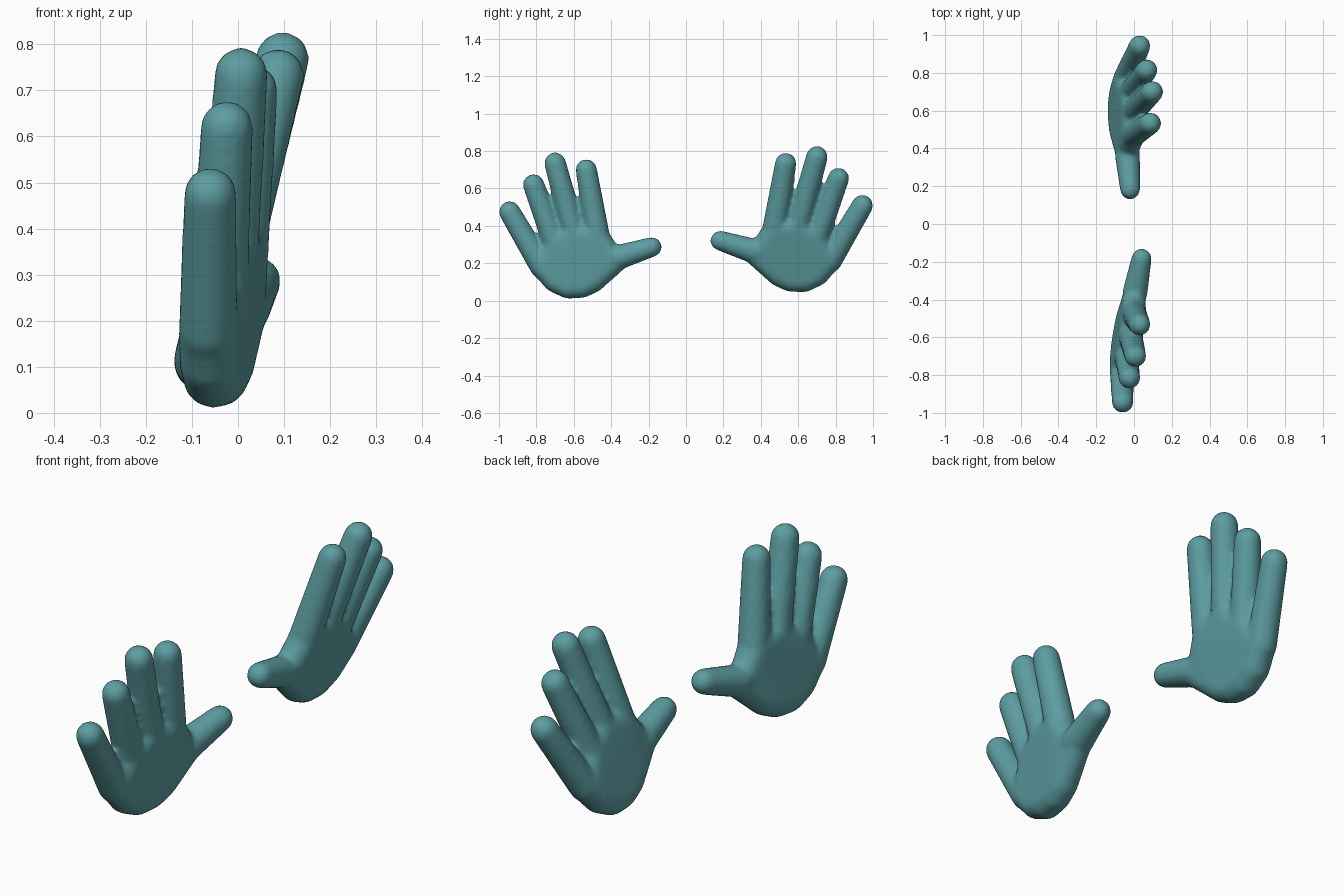
import bpy, bmesh
from mathutils import Vector

cube = bpy.data.objects.get("Cube")
if cube:
    bpy.data.objects.remove(cube, do_unlink=True)

# Single teal colour
teal = bpy.data.materials.new("teal")
teal.use_nodes = True
colour = (0.11, 0.34, 0.36, 1)
teal.diffuse_color = colour
teal.node_tree.nodes["Principled BSDF"].inputs["Base Color"].default_value = colour

# Each part is a rounded hull around balls: (distance outwards, height, radius)
PARTS = {
    "pinky": [(.943, .475, .058), (.77, .18, .065)],
    "ring": [(.815, .62, .058), (.70, .30, .064)],
    "middle": [(.70, .735, .059), (.60, .37, .064)],
    "index": [(.533, .70, .058), (.475, .36, .066)],
    "thumb": [(.183, .287, .054), (.36, .232, .067)],
    "palm": [(.76, .18, .067), (.70, .11, .067), (.63, .077, .067),
             (.56, .08, .067), (.50, .107, .067), (.38, .205, .060),
             (.475, .34, .067), (.60, .36, .065), (.70, .29, .065)],
}


def rounded_hull(bm, balls):
    """Add the convex hull of several spheres."""
    part = bmesh.new()
    for centre, radius in balls:
        ball = bmesh.ops.create_icosphere(part, subdivisions=3, radius=radius)
        bmesh.ops.translate(part, verts=ball["verts"], vec=centre)
    bmesh.ops.delete(part, geom=part.faces[:], context="FACES_ONLY")
    bmesh.ops.delete(part, geom=part.edges[:], context="EDGES_FACES") if part.edges else None
    points = [centre + (v - Vector()) for centre, radius in balls for v in unit_ball(radius)]
    part.clear()
    for p in points:
        part.verts.new(p)
    bmesh.ops.convex_hull(part, input=part.verts[:])
    loose = [v for v in part.verts if not v.link_faces]
    bmesh.ops.delete(part, geom=loose, context="VERTS")
    bmesh.ops.recalc_face_normals(part, faces=part.faces[:])
    mesh = bpy.data.meshes.new("part")
    part.to_mesh(mesh)
    part.free()
    bm.from_mesh(mesh)
    bpy.data.meshes.remove(mesh)


def unit_ball(radius):
    ball = bmesh.new()
    bmesh.ops.create_icosphere(ball, subdivisions=3, radius=radius)
    points = [v.co.copy() for v in ball.verts]
    ball.free()
    return points


def build_hand(name, side, lift, plane):
    """side is the y direction; plane gives x from y and z."""
    a, b, c = plane
    bm = bmesh.new()
    for balls in PARTS.values():
        placed = []
        for out, height, radius in balls:
            y, z = side * out, height + lift
            placed.append((Vector((a + b * y + c * z, y, z)), radius))
        rounded_hull(bm, placed)
    mesh = bpy.data.meshes.new(name)
    bm.to_mesh(mesh)
    bm.free()
    mesh.materials.append(teal)
    hand = bpy.data.objects.new(name, mesh)
    bpy.context.collection.objects.link(hand)

    # Fuse the parts and soften the webbing between the fingers
    fuse = hand.modifiers.new("fuse", "REMESH")
    fuse.mode = "VOXEL"
    fuse.voxel_size = 0.011
    fuse.use_smooth_shade = True
    soften = hand.modifiers.new("soften", "SMOOTH")
    soften.factor = 0.5
    soften.iterations = 12


build_hand("front_hand", -1, 0, (.038, .159, .109))
build_hand("back_hand", 1, .034, (-.104, .003, .258))
